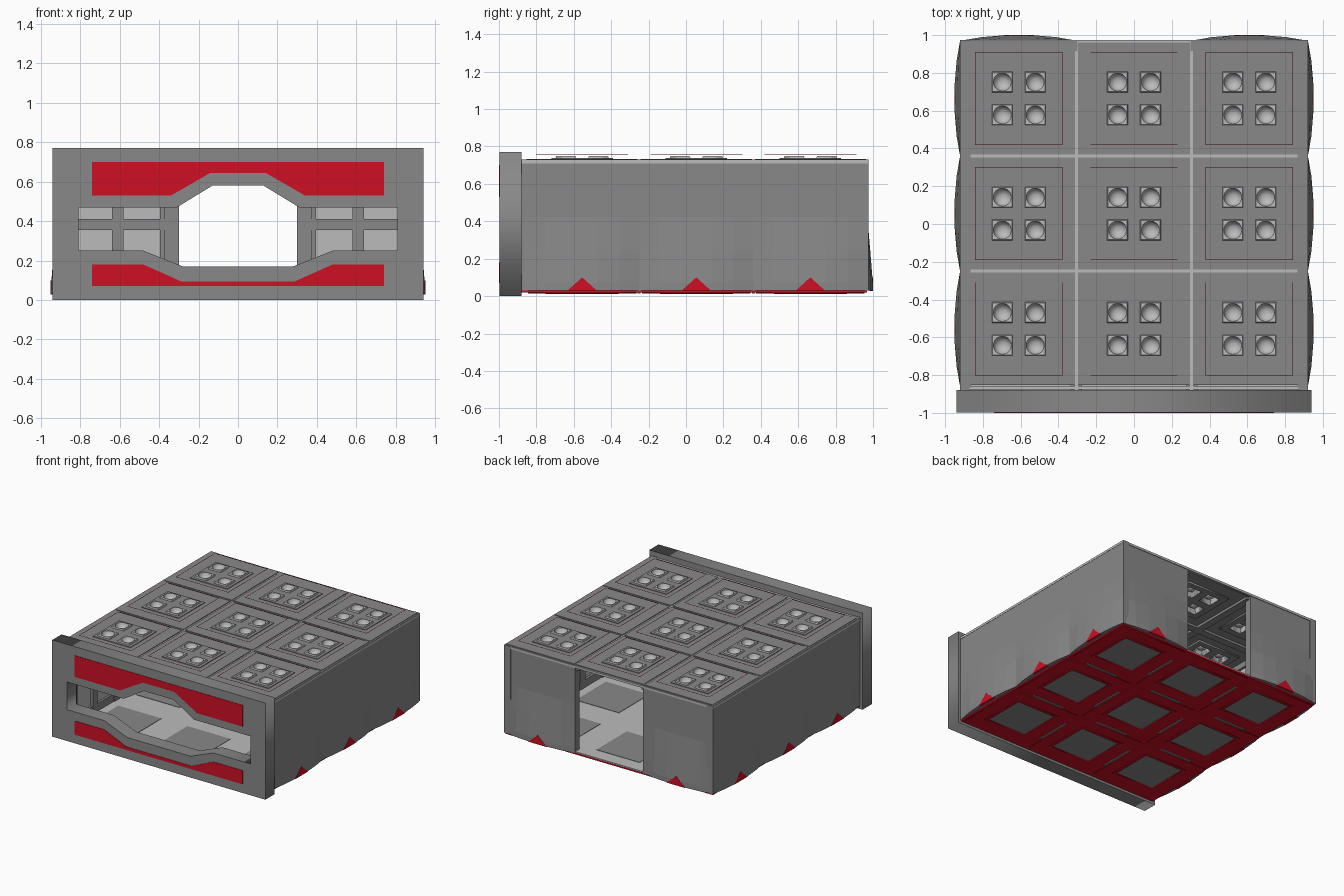
import bpy, bmesh, math
from mathutils import Matrix, Vector

if "Cube" in bpy.data.objects:
    bpy.data.objects.remove(bpy.data.objects["Cube"])


def material(name, col):
    m = bpy.data.materials.new(name)
    m.diffuse_color = (*col, 1)
    m.use_nodes = True
    m.node_tree.nodes["Principled BSDF"].inputs["Base Color"].default_value = m.diffuse_color
    return m


GREY = material("mid grey", (0.25, 0.25, 0.25))
LIGHT = material("light grey", (0.50, 0.50, 0.50))
RED = material("red", (0.62, 0.005, 0.018))
MATS = [GREY, LIGHT, RED]

XS = (-0.61, 0.0, 0.61)          # cell centres
YS = (-0.555, 0.055, 0.665)
CUPS = [(sx * 0.087, sy * 0.087) for sx in (-1, 1) for sy in (-1, 1)]


def place(name, me, loc=(0, 0, 0), rot=0.0):
    ob = bpy.data.objects.new(name, me)
    ob.location = loc
    ob.rotation_euler.z = rot
    bpy.context.collection.objects.link(ob)
    return ob


def add_box(bm, x0, x1, y0, y1, z0, z1, mi=0):
    size = Vector((x1 - x0, y1 - y0, z1 - z0))
    mat = Matrix.Translation(((x0 + x1) / 2, (y0 + y1) / 2, (z0 + z1) / 2)) @ Matrix.Diagonal((*size, 1))
    res = bmesh.ops.create_cube(bm, size=1, matrix=mat)
    for f in {f for v in res["verts"] for f in v.link_faces}:
        f.material_index = mi


def to_mesh(name, bm, mats):
    bmesh.ops.recalc_face_normals(bm, faces=bm.faces)
    me = bpy.data.meshes.new(name)
    bm.to_mesh(me)
    bm.free()
    for m in mats:
        me.materials.append(m)
    return me


def prism(name, loops, lo, hi, mat, upright=False):
    """Outline with holes, extruded along z (or along y when upright)."""
    cu = bpy.data.curves.new(name, 'CURVE')
    cu.dimensions = '2D'
    cu.fill_mode = 'BOTH'
    cu.extrude = (hi - lo) / 2
    for pts in loops:
        sp = cu.splines.new('POLY')
        sp.points.add(len(pts) - 1)
        for p, (x, y) in zip(sp.points, pts):
            p.co = (x, y, 0, 1)
        sp.use_cyclic_u = True
    tmp = place(name + "_outline", cu)
    dg = bpy.context.evaluated_depsgraph_get()
    me = bpy.data.meshes.new_from_object(tmp.evaluated_get(dg))
    bpy.data.objects.remove(tmp)
    bpy.data.curves.remove(cu)
    mid = (lo + hi) / 2
    if upright:
        me.transform(Matrix.Translation((0, mid, 0)) @ Matrix.Rotation(math.pi / 2, 4, 'X'))
    else:
        me.transform(Matrix.Translation((0, 0, mid)))
    me.name = name
    me.materials.clear()
    me.materials.append(mat)
    return me


def rect(hx, hy=None, cx=0, cy=0):
    hy = hx if hy is None else hy
    return [(cx - hx, cy - hy), (cx + hx, cy - hy), (cx + hx, cy + hy), (cx - hx, cy + hy)]


def mirrored(half):
    return half + [(-x, z) for x, z in reversed(half)]


# Front frame with its shaped opening and red plates
opening = mirrored([(0.28, 0.17), (0.48, 0.25), (0.81, 0.25), (0.81, 0.47), (0.31, 0.47), (0.13, 0.58)])
outer = mirrored([(0.94, 0.0), (0.94, 0.77)])
place("front_frame", prism("front_frame", [outer, opening], -0.997, -0.88, GREY, True))
upper = mirrored([(0.14, 0.645), (0.34, 0.53), (0.74, 0.53), (0.74, 0.70)])
lower = mirrored([(0.74, 0.07), (0.74, 0.18), (0.48, 0.18), (0.29, 0.095)])
place("upper_red_plate", prism("upper_red_plate", [upper], -1.0, -0.996, RED, True))
place("lower_red_plate", prism("lower_red_plate", [lower], -1.0, -0.996, RED, True))

# Wall panel: bulged outer skin (outward is +x), light recesses and bars inside
bm = bmesh.new()
us = [-0.31, -0.2, -0.08, 0.08, 0.2, 0.31]
bulge = [0, 0.019, 0.029, 0.029, 0.019, 0]
rows = [(0.03, 1), (0.07, 1), (0.25, 0.5), (0.42, 0), (0.73, 0)]
grid = [[bm.verts.new((b * k, u, z)) for u, b in zip(us, bulge)] for z, k in rows]
for r0, r1 in zip(grid, grid[1:]):
    for i in range(len(us) - 1):
        bm.faces.new((r0[i], r0[i + 1], r1[i + 1], r1[i]))
a, b, c, d = [bm.verts.new((-0.02, u, z)) for u, z in ((-0.31, 0.03), (0.31, 0.03), (0.31, 0.73), (-0.31, 0.73))]
bm.faces.new((a, b, c, d))
bm.faces.new([a, b] + grid[0][::-1])
bm.faces.new([d, c] + grid[-1][::-1])
bm.faces.new([a, d] + [r[0] for r in grid[::-1]])
bm.faces.new([b, c] + [r[-1] for r in grid[::-1]])
add_box(bm, -0.03, -0.015, -0.29, 0.29, 0.04, 0.72, 1)
for s in (-1, 1):
    u0, u1 = sorted((s * 0.31, s * 0.235))
    add_box(bm, -0.055, -0.02, u0, u1, 0.03, 0.73)
    u0, u1 = sorted((s * 0.235, s * 0.215))
    add_box(bm, -0.042, -0.02, u0, u1, 0.03, 0.73)
add_box(bm, -0.05, -0.02, -0.03, 0.03, 0.03, 0.73)
for z0, z1 in ((0.03, 0.10), (0.355, 0.41), (0.66, 0.73)):
    add_box(bm, -0.048, -0.02, -0.235, 0.235, z0, z1)
tri = [[bm.verts.new((n, u, z)) for u, z in ((-0.08, 0.028), (0.08, 0.028), (0, 0.10))] for n in (0.01, 0.0305)]
tris = [bm.faces.new(tri[0]), bm.faces.new(tri[1])]
for i in range(3):
    j = (i + 1) % 3
    tris.append(bm.faces.new((tri[0][i], tri[0][j], tri[1][j], tri[1][i])))
for f in tris:
    f.material_index = 2
panel = to_mesh("wall_panel", bm, MATS)
for y in YS:
    place("right_wall_panel", panel, (0.92, y, 0))
    place("left_wall_panel", panel, (-0.92, y, 0), math.pi)
for x in (XS[0], XS[2]):
    place("back_wall_panel", panel, (x, 0.97, 0), math.pi / 2)

# Posts joining side walls to the front frame
bm = bmesh.new()
for s in (-1, 1):
    x0, x1 = sorted((s * 0.87, s * 0.92))
    add_box(bm, x0, x1, -0.89, -0.855, 0.03, 0.73)
place("front_posts", to_mesh("front_posts", bm, [GREY]))

# Roof: tiles with four square holes, raised centre pads, thin red wire loops
holes = [rect(0.055, None, x, y) for x, y in CUPS]
tile = prism("roof_tile", [rect(0.297)] + holes, 0.705, 0.734, GREY)
pad = prism("roof_pad", [rect(0.165)] + holes, 0.733, 0.739, GREY)
under = prism("ceiling_pad", [rect(0.19)] + holes, 0.692, 0.706, GREY)
wire = prism("wire_loop", [rect(0.231, 0.246), rect(0.229, 0.244)], 0.757, 0.759, RED)

# Light cups: square rim with a round bowl
bm = bmesh.new()
N = 24
rings = [(0.055, 0.70, 1), (0.055, 0.739, 1), (0.051, 0.75, 1), (0.048, 0.75, 0),
         (0.043, 0.731, 0), (0.031, 0.717, 0), (0.016, 0.709, 0)]
prev = None
for r, z, square in rings:
    ring = []
    for i in range(N):
        t = i * 2 * math.pi / N
        cx, cy = math.cos(t), math.sin(t)
        k = r / max(abs(cx), abs(cy)) if square else r
        ring.append((k * cx, k * cy, z))
    ring = [bm.verts.new(p) for p in ring]
    if prev:
        for i in range(N):
            j = (i + 1) % N
            bm.faces.new((prev[i], prev[j], ring[j], ring[i]))
    prev = ring
bm.faces.new(prev)
cup = to_mesh("light_cup", bm, [LIGHT])

# Floor parts: red underside pads, grey squares above and below
red_pad = prism("floor_red_pad", [rect(0.29), rect(0.195)], 0.014, 0.022, RED)
lip = prism("floor_red_lip", [rect(0.195), rect(0.172)], 0.010, 0.022, RED)
low_square = prism("floor_lower_square", [rect(0.172)], 0.017, 0.021, GREY)
top_square = prism("floor_upper_square", [rect(0.19)], 0.039, 0.043, GREY)

for x in XS:
    for y in YS:
        for me in (tile, pad, under, wire, red_pad, lip, low_square, top_square):
            place(me.name, me, (x, y, 0))
        for cx, cy in CUPS:
            ob = place("light_cup", cup, (x + cx, y + cy, 0))
bpy.context.view_layer.objects.active = ob
ob.select_set(True)
bpy.ops.object.shade_smooth_by_angle(angle=math.radians(35))

# Floor slab, red below and light above
bm = bmesh.new()
add_box(bm, -0.915, 0.915, -0.885, 0.968, 0.019, 0.031, 2)
add_box(bm, -0.905, 0.905, -0.885, 0.966, 0.031, 0.040, 1)
for x in XS:                     # grey slots under the cell seams
    for y in (-0.25, 0.36):
        add_box(bm, x - 0.14, x + 0.14, y - 0.008, y + 0.008, 0.013, 0.02)
for y in YS:
    for x in (-0.305, 0.305):
        add_box(bm, x - 0.008, x + 0.008, y - 0.14, y + 0.14, 0.013, 0.02)
place("floor_slab", to_mesh("floor_slab", bm, MATS))

# Light seam strips between roof tiles, grey beams beneath them
bm = bmesh.new()
for x in (-0.912, -0.305, 0.305, 0.912):
    add_box(bm, x - 0.010, x + 0.010, -0.885, 0.972, 0.71, 0.728, 1)
for y in (-0.867, -0.25, 0.36, 0.965):
    add_box(bm, -0.92, 0.92, y - 0.010, y + 0.010, 0.71, 0.728, 1)
for x in (-0.305, 0.305):
    add_box(bm, x - 0.03, x + 0.03, -0.88, 0.955, 0.685, 0.709)
for y in (-0.25, 0.36):
    add_box(bm, -0.9, 0.9, y - 0.03, y + 0.03, 0.687, 0.708)
place("roof_seams", to_mesh("roof_seams", bm, MATS))
